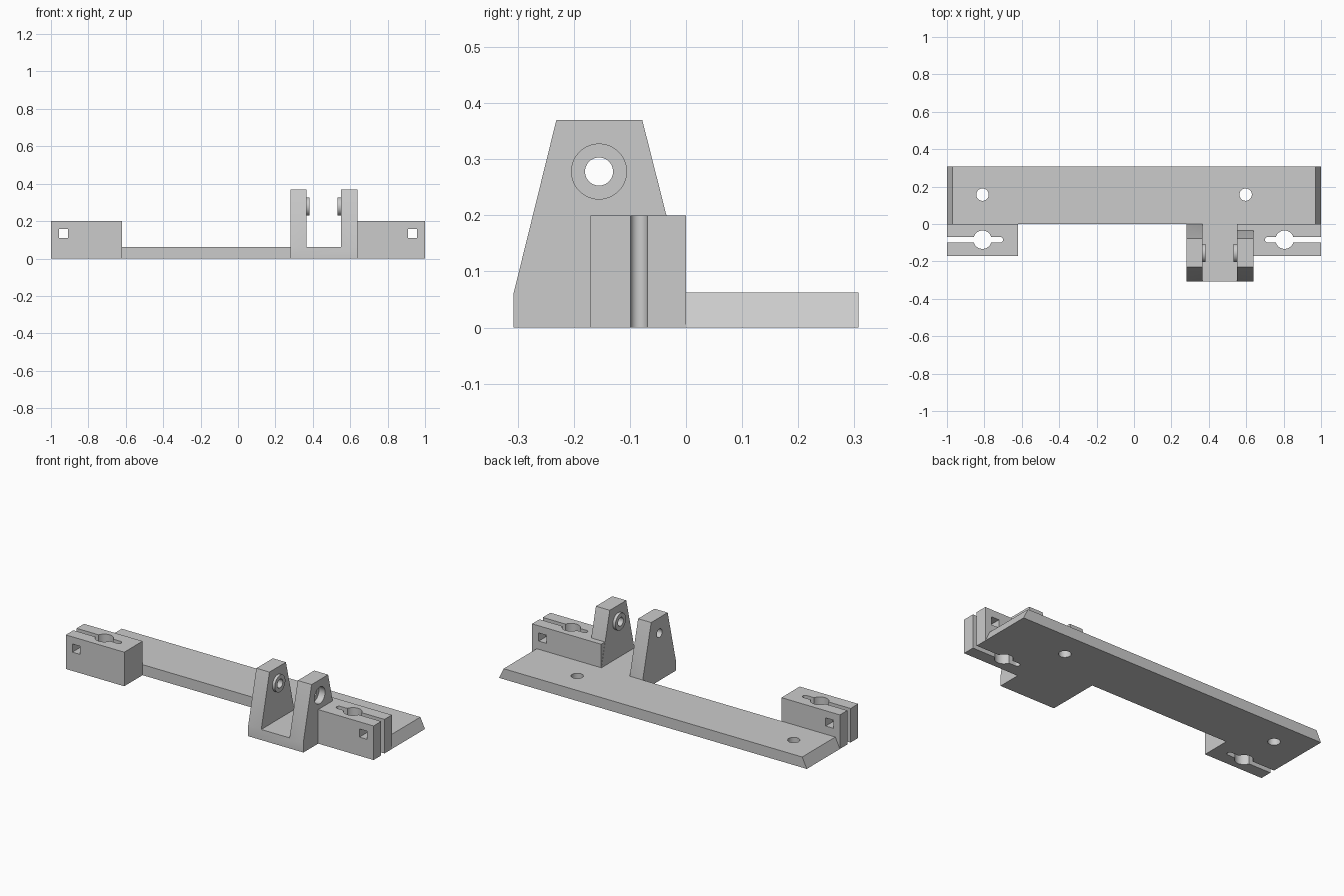
import bpy, bmesh, math
from mathutils import Vector

cube = bpy.data.objects.get("Cube")
if cube:
    bpy.data.objects.remove(cube, do_unlink=True)

grey = bpy.data.materials.new("light grey plastic")
grey.use_nodes = True
COLOUR = (0.6, 0.6, 0.6, 1)
grey.diffuse_color = COLOUR
grey.node_tree.nodes["Principled BSDF"].inputs["Base Color"].default_value = COLOUR


def prism(name, profile, axis, start, end):
    """Extrude a closed 2D profile along one axis (profile uses the other two, in order)."""
    def place(p, d):
        v = list(p)
        v.insert(axis, d)
        return Vector(v)
    bm = bmesh.new()
    face = bm.faces.new([bm.verts.new(place(p, start)) for p in profile])
    ext = bmesh.ops.extrude_face_region(bm, geom=[face])
    shift = Vector()
    shift[axis] = end - start
    verts = [g for g in ext["geom"] if isinstance(g, bmesh.types.BMVert)]
    bmesh.ops.translate(bm, verts=verts, vec=shift)
    bmesh.ops.recalc_face_normals(bm, faces=bm.faces)
    mesh = bpy.data.meshes.new(name)
    bm.to_mesh(mesh)
    bm.free()
    mesh.materials.append(grey)
    obj = bpy.data.objects.new(name, mesh)
    bpy.context.collection.objects.link(obj)
    return obj


def rect(a0, a1, b0, b1):
    return [(a0, b0), (a1, b0), (a1, b1), (a0, b1)]


def arc(a, b, r, start=0.0, sweep=2 * math.pi, n=48):
    count = n if sweep >= 2 * math.pi else n + 1
    return [(a + r * math.cos(start + sweep * i / n),
             b + r * math.sin(start + sweep * i / n)) for i in range(count)]


def combine(obj, tool, operation="DIFFERENCE"):
    mod = obj.modifiers.new(operation.lower(), "BOOLEAN")
    mod.operation, mod.solver, mod.object = operation, "EXACT", tool
    bpy.context.view_layer.objects.active = obj
    bpy.ops.object.modifier_apply(modifier=mod.name)
    bpy.data.objects.remove(tool, do_unlink=True)


def finish(obj):
    bpy.ops.object.select_all(action="DESELECT")
    obj.select_set(True)
    bpy.context.view_layer.objects.active = obj
    bpy.ops.object.shade_smooth_by_angle(angle=math.radians(30))


DEPTH = 0.307   # half of the overall depth
THICK = 0.062   # plate thickness

# Base plate with sloped ends and two screw holes
plate = prism("base_plate", [(-1, 0), (1, 0), (0.97, THICK), (-0.97, THICK)], 1, 0, DEPTH)
for x in (-0.81, 0.597):
    combine(plate, prism("screw_cutter", arc(x, 0.157, 0.033), 2, -0.1, 0.2))
finish(plate)


# Split clamp blocks: rod hole, slot open to the outer end, square bolt hole
def clamp(name, side, inner, rod_x):
    block = prism(name, rect(side * inner, side, -0.17, 0), 2, 0, 0.2)
    slot_y, half = -0.084, 0.015
    tip = arc(0.715, slot_y, half, math.pi / 2, math.pi, 16)
    slot = [(1.1, slot_y + half)] + tip + [(1.1, slot_y - half)]
    combine(block, prism("slot_cutter", [(side * x, y) for x, y in slot], 2, -0.1, 0.3))
    combine(block, prism("rod_cutter", arc(side * rod_x, slot_y, 0.049), 2, -0.1, 0.3))
    bolt = rect(side * 0.908, side * 0.957, 0.11, 0.158)
    combine(block, prism("bolt_cutter", bolt, 1, -0.3, 0.1))
    finish(block)


clamp("right_clamp", -1, 0.62, 0.81)
clamp("left_clamp", 1, 0.551, 0.805)

# U-shaped pivot bracket: tapered side profile with a channel between the arms
side_profile = [(-DEPTH, 0), (0, 0), (0, THICK), (-0.078, 0.37), (-0.231, 0.37), (-DEPTH, THICK)]
bracket = prism("pivot_bracket", side_profile, 0, 0.281, 0.64)
combine(bracket, prism("channel_cutter", rect(0.366, 0.55, THICK, 0.5), 1, -0.5, 0.2))

# Raised bosses on the inner arm faces, pivot hole and counterbore
PIVOT = (-0.155, 0.278)
for start, end in ((0.35, 0.382), (0.533, 0.565)):
    combine(bracket, prism("boss", arc(*PIVOT, 0.049), 0, start, end), "UNION")
combine(bracket, prism("pivot_cutter", arc(*PIVOT, 0.025), 0, 0.1, 0.8))
combine(bracket, prism("counterbore_cutter", arc(*PIVOT, 0.049), 0, 0.6, 0.8))
finish(bracket)
